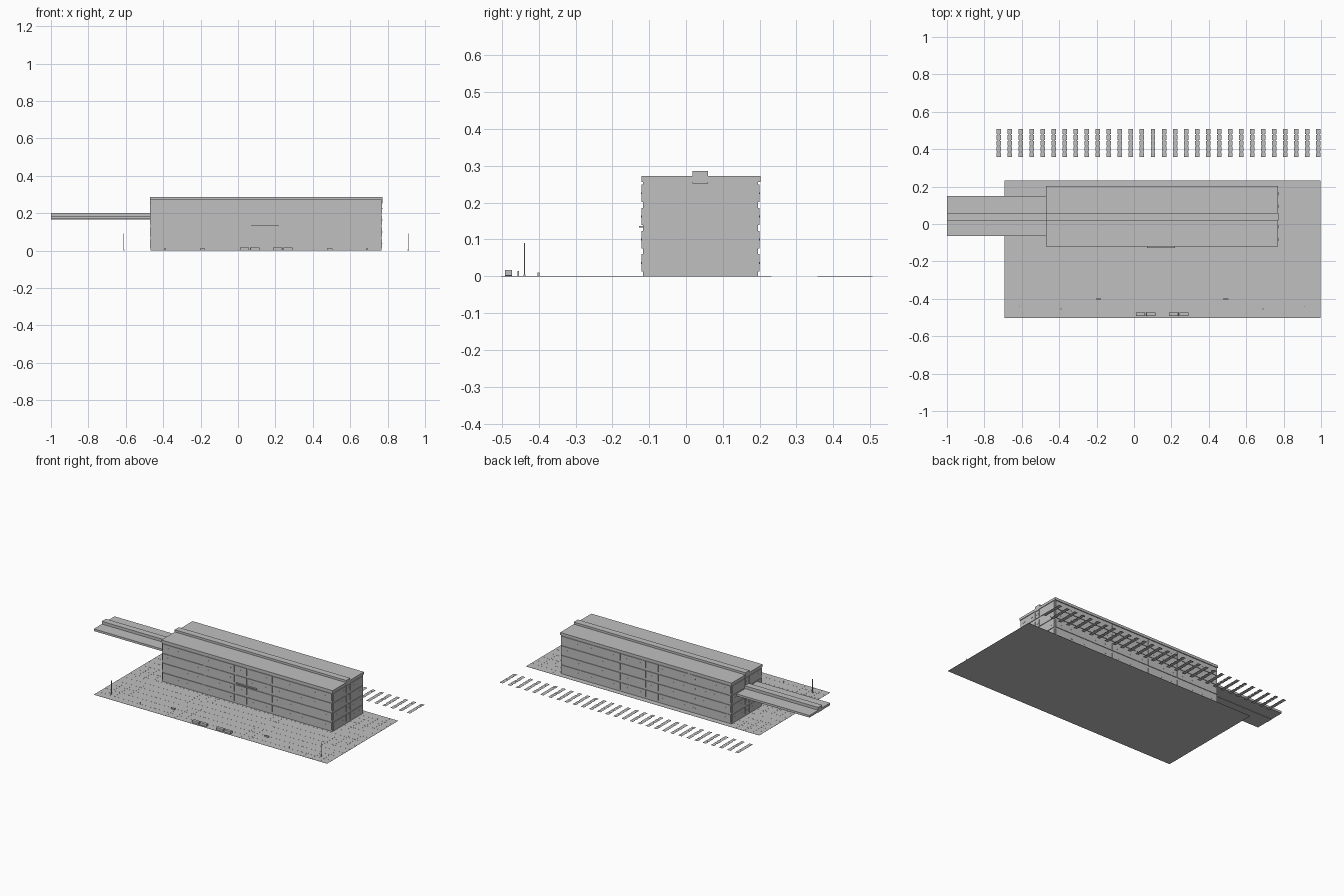
import bpy, bmesh
from mathutils import Matrix, Vector

cube = bpy.data.objects.get("Cube")
if cube:
    bpy.data.objects.remove(cube, do_unlink=True)

GREY = bpy.data.materials.new("concrete grey")
GREY.use_nodes = True
GREY.diffuse_color = (0.53, 0.53, 0.53, 1)
GREY.node_tree.nodes["Principled BSDF"].inputs["Base Color"].default_value = GREY.diffuse_color


def boxes(name, spans, bevel=0):
    """One object from boxes given as (x0, x1, y0, y1, z0, z1)."""
    bm = bmesh.new()
    for x0, x1, y0, y1, z0, z1 in spans:
        centre = Vector((x0 + x1, y0 + y1, z0 + z1)) / 2
        bmesh.ops.create_cube(bm, size=1, matrix=Matrix.Translation(centre)
                              @ Matrix.Diagonal((x1 - x0, y1 - y0, z1 - z0, 1)))
    mesh = bpy.data.meshes.new(name)
    bm.to_mesh(mesh)
    bm.free()
    mesh.materials.append(GREY)
    ob = bpy.data.objects.new(name, mesh)
    bpy.context.collection.objects.link(ob)
    if bevel:
        mod = ob.modifiers.new("soft edge", "BEVEL")
        mod.width = bevel
        mod.segments = 2
    return ob


# Plaza slab with fine and wide paving joints
SX0, SX1, SY0, SY1 = -0.693, 0.998, -0.503, 0.232
boxes("plaza", [(SX0, SX1, SY0, SY1, 0, 0.001)])


def joint_x(y, w):
    return (SX0, SX1, y - w, y + w, 0.0008, 0.0014)


def joint_y(x, w):
    return (x - w, x + w, SY0, SY1, 0.0008, 0.0014)


boxes("fine_joints", [joint_x(-0.455 + 0.065 * i, 0.0004) for i in range(10) if i not in (3, 4)])
wide = [-0.635, -0.58, -0.52, -0.175, -0.115, -0.055, 0.36, 0.415, 0.82, 0.88, 0.94]
boxes("wide_joints", [joint_y(x, 0.003) for x in wide]
      + [joint_x(y, 0.003) for y in (-0.26, -0.195, 0.175)])

# Main hall body
X0, X1, Y0, Y1 = -0.467, 0.767, -0.117, 0.196
FLOORS = [0.013 + 0.063 * i for i in range(4)]
boxes("hall_body", [(X0, X1, Y0, Y1, 0.001, 0.256)])

# Long facade panels with slim window slots on all four sides
panels, slots = [], []
OUT = 0.004


def side(along_x, bounds, face, sign, pitch):
    def add(store, a0, a1, z0, z1, depth):
        d0, d1 = sorted((face - sign * 0.001, face + sign * depth))
        store.append((a0, a1, d0, d1, z0, z1) if along_x else (d0, d1, a0, a1, z0, z1))
    for z in FLOORS:
        for a, b in zip(bounds, bounds[1:]):
            add(panels, a + 0.003, b - 0.003, z, z + 0.047, OUT)
            count = max(1, round((b - a) / pitch))
            step = (b - a) / count
            for i in range(count):
                mid = a + step * (i + 0.5)
                add(slots, mid - 0.009, mid + 0.009, z + 0.021, z + 0.026, OUT + 0.0006)


LONG = [X0, -0.16, 0.06, 0.15, 0.335, X1]
SHORT = [Y0, 0.02, 0.06, Y1]
side(True, LONG, Y0, -1, 0.08)
side(True, LONG, Y1, 1, 0.08)
side(False, SHORT, X0, -1, 0.055)
side(False, SHORT, X1, 1, 0.055)
boxes("facade_panels", panels)
boxes("window_slots", slots)

# Flat roof with a raised ridge duct
boxes("roof", [(-0.471, 0.771, -0.121, 0.202, 0.256, 0.272)])
boxes("roof_ridge", [(-0.4715, 0.7715, 0.018, 0.06, 0.252, 0.286)])

# Entrance canopy
boxes("entrance_canopy", [(0.07, 0.22, -0.127, -0.116, 0.133, 0.137)])

# Elevated walkway on the right-hand end
boxes("walkway_deck", [(-1.0, -0.466, -0.065, 0.15, 0.168, 0.182)])
boxes("walkway_ridge", [(-1.0, -0.466, 0.018, 0.06, 0.166, 0.2)])

# Row of segmented flat strips behind the hall
strips = []
for i in range(30):
    x = -0.723 + 0.0589 * i
    strips += [(x - 0.012, x + 0.012, 0.357 + 0.031 * j, 0.383 + 0.031 * j, 0, 0.0005)
               for j in range(5)]
    strips.append((x - 0.007, x + 0.007, 0.36, 0.505, 0, 0.0003))
boxes("rear_strips", strips)

# Pairs of rounded seat blocks near the front edge
for n, x in (("left", 0.187), ("right", 0.01)):
    boxes("seat_blocks_" + n, [(x + d, x + d + 0.05, -0.492, -0.472, 0.001, 0.017)
                               for d in (0, 0.055)], bevel=0.002)

# Lamp posts with a small foot
for n, x in (("left", 0.91), ("right", -0.61)):
    boxes("lamp_post_" + n, [(x - 0.0015, x + 0.0015, -0.4405, -0.4375, 0.001, 0.09),
                             (x - 0.003, x + 0.003, -0.442, -0.436, 0.001, 0.005)])

# Small figures and benches on the plaza
boxes("small_figures", [(x - 0.002, x + 0.002, -0.457, -0.453, 0.001, 0.015)
                        for x in (-0.39, 0.69)])
boxes("small_benches", [(x - 0.014, x + 0.014, -0.404, -0.398, 0.001, 0.01)
                        for x in (-0.19, 0.49)])
